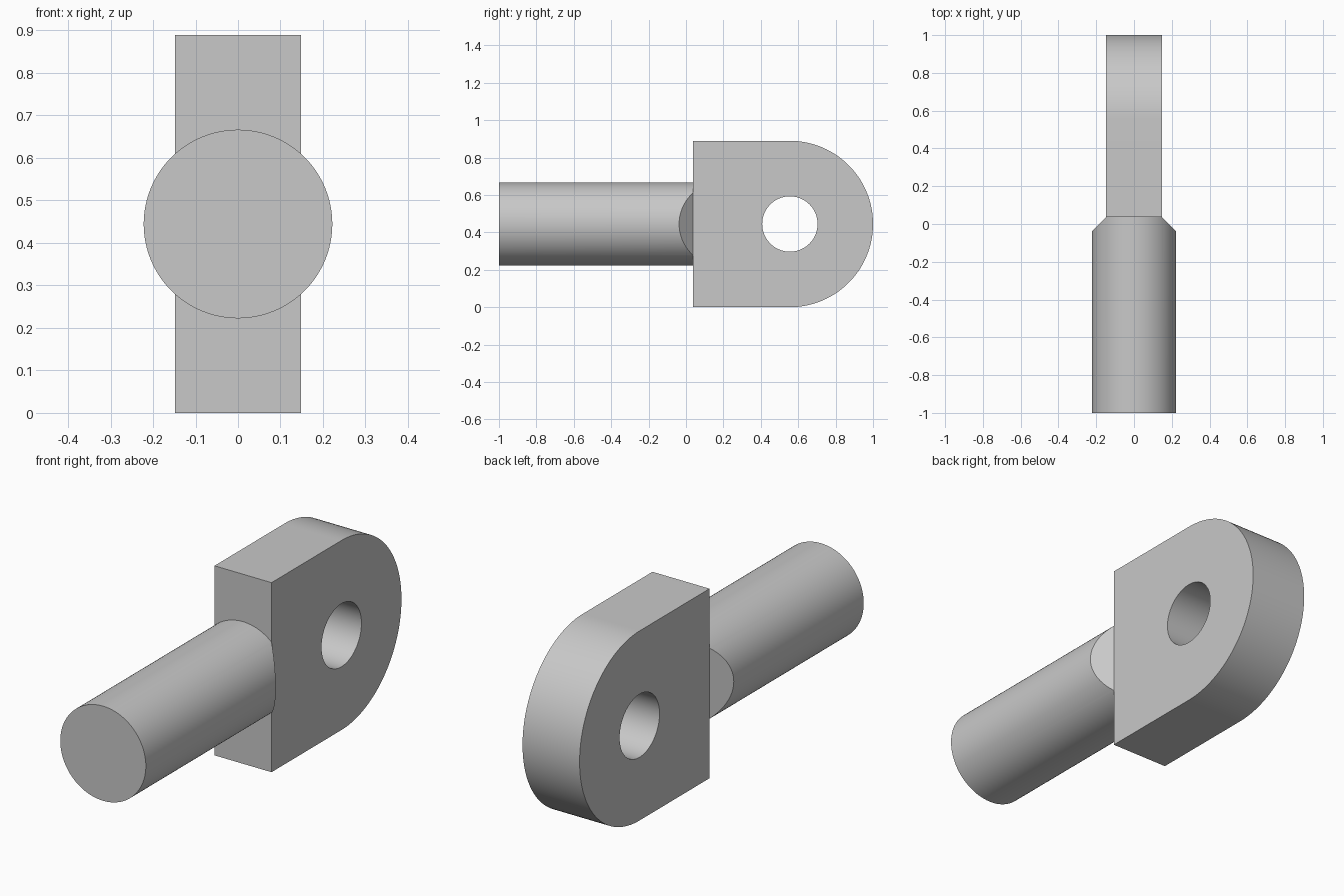
import bpy
import bmesh
from math import sin, cos, pi, radians
from mathutils import Matrix, Vector

cube = bpy.data.objects.get("Cube")
if cube:
    bpy.data.objects.remove(cube, do_unlink=True)

MID = 0.4445          # height of the rod and eye axes
ROD_R = 0.222
HALF_T = 0.148        # half thickness of the eye plate
SHOULDER = 0.037      # where the rod meets the plate
EYE_Y = 0.5555
EYE_R = 0.4445
HOLE_R = 0.148

grey = bpy.data.materials.new("plain grey")
grey.use_nodes = True
colour = (0.58, 0.58, 0.58, 1)
grey.diffuse_color = colour
grey.node_tree.nodes["Principled BSDF"].inputs["Base Color"].default_value = colour


def finish(bm, name):
    bmesh.ops.recalc_face_normals(bm, faces=bm.faces)
    mesh = bpy.data.meshes.new(name)
    bm.to_mesh(mesh)
    bm.free()
    mesh.materials.append(grey)
    obj = bpy.data.objects.new(name, mesh)
    bpy.context.collection.objects.link(obj)
    bpy.ops.object.select_all(action='DESELECT')
    obj.select_set(True)
    bpy.context.view_layer.objects.active = obj
    bpy.ops.object.shade_smooth_by_angle(angle=radians(30))
    return obj


def arc(radius, start, end, steps):
    return [(EYE_Y + radius * cos(a), MID + radius * sin(a))
            for a in (start + (end - start) * i / steps for i in range(steps + 1))]


# Rod along y, with a slanted flat on each side of its inner end
bm = bmesh.new()
length = 1 + SHOULDER
place = Matrix.Translation((0, SHOULDER - length / 2, MID)) @ Matrix.Rotation(pi / 2, 4, 'X')
bmesh.ops.create_cone(bm, cap_ends=True, segments=96, radius1=ROD_R, radius2=ROD_R,
                      depth=length, matrix=place)
for side in (-1, 1):
    cut = bmesh.ops.bisect_plane(bm, geom=bm.verts[:] + bm.edges[:] + bm.faces[:],
                                 plane_co=Vector((side * HALF_T, SHOULDER, MID)),
                                 plane_no=Vector((side, 1, 0)).normalized(),
                                 clear_outer=True)
    rim = [e for e in cut["geom_cut"] if isinstance(e, bmesh.types.BMEdge)]
    bmesh.ops.holes_fill(bm, edges=rim, sides=0)
finish(bm, "rod")

# Eye plate: square at the rod, rounded at the back, pierced by a round hole
bm = bmesh.new()
outline = [(SHOULDER, 2 * MID), (SHOULDER, 0)] + arc(EYE_R, -pi / 2, pi / 2, 64)
hole = arc(HOLE_R, 0, 2 * pi, 64)[:-1]
edges = []
for loop in (outline, hole):
    verts = [bm.verts.new((-HALF_T, y, z)) for y, z in loop]
    edges += [bm.edges.new((v, verts[i - 1])) for i, v in enumerate(verts)]
bmesh.ops.triangle_fill(bm, edges=edges, use_beauty=True)
swept = bmesh.ops.extrude_face_region(bm, geom=bm.faces[:], use_keep_orig=True)
bmesh.ops.translate(bm, vec=(2 * HALF_T, 0, 0),
                    verts=[v for v in swept["geom"] if isinstance(v, bmesh.types.BMVert)])
finish(bm, "eye_plate")
